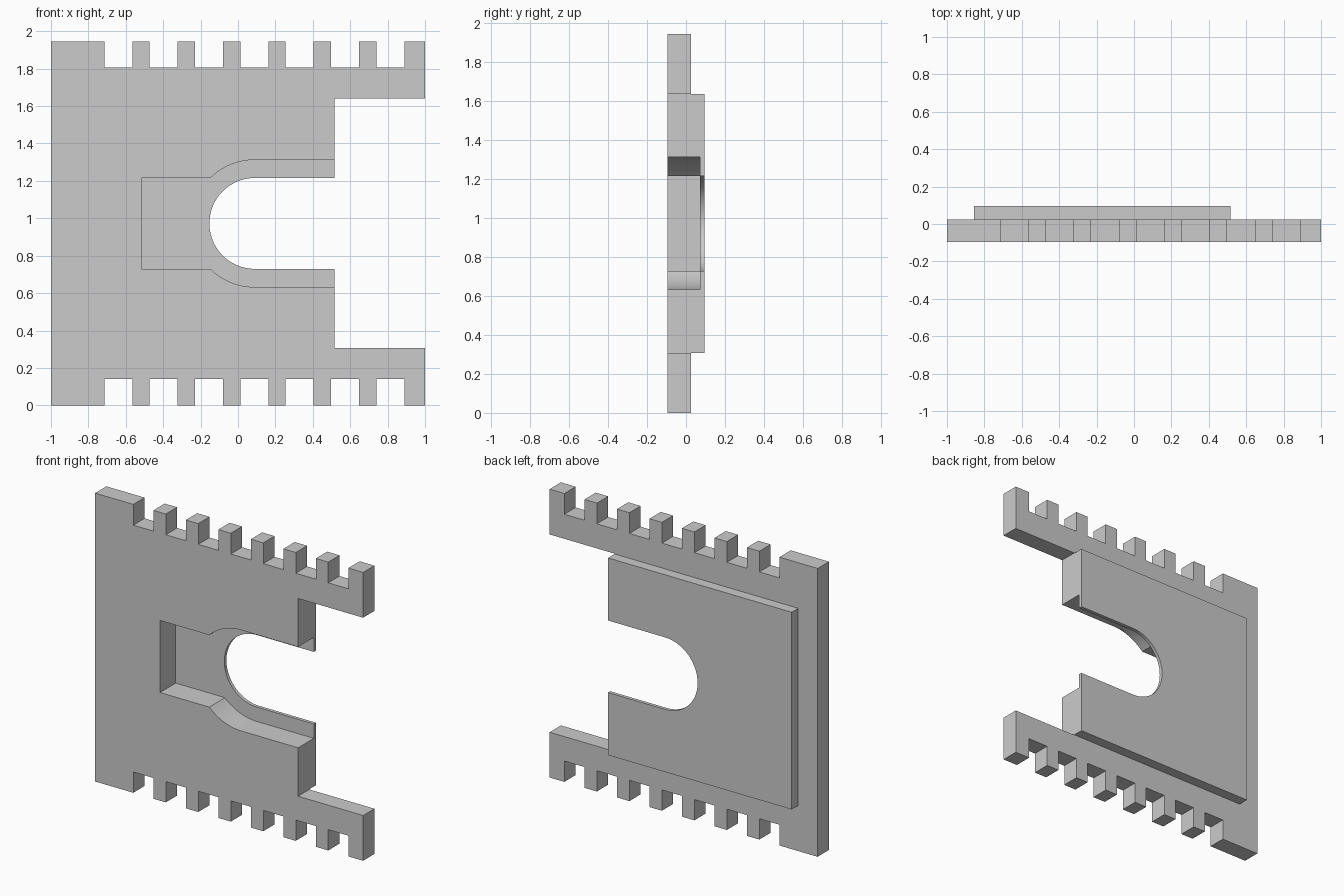
import bpy
import bmesh
from math import cos, sin, pi, asin

cube = bpy.data.objects.get("Cube")
if cube:
    bpy.data.objects.remove(cube, do_unlink=True)

HEIGHT = 1.945
MID = HEIGHT / 2
FRONT, PLATE_BACK, FLOOR, BACK = -0.095, 0.025, 0.072, 0.095

grey = bpy.data.materials.new("plain grey")
grey.use_nodes = True
grey.diffuse_color = (0.6, 0.6, 0.6, 1)
grey.node_tree.nodes["Principled BSDF"].inputs["Base Color"].default_value = grey.diffuse_color


def prism(name, outline, y0, y1):
    """Extrude an (x, z) outline from y0 to y1."""
    bm = bmesh.new()
    face = bm.faces.new([bm.verts.new((x, y0, z)) for x, z in outline])
    ext = bmesh.ops.extrude_face_region(bm, geom=[face])
    verts = [v for v in ext["geom"] if isinstance(v, bmesh.types.BMVert)]
    bmesh.ops.translate(bm, verts=verts, vec=(0, y1 - y0, 0))
    bmesh.ops.recalc_face_normals(bm, faces=bm.faces)
    mesh = bpy.data.meshes.new(name)
    bm.to_mesh(mesh)
    bm.free()
    mesh.materials.append(grey)
    obj = bpy.data.objects.new(name, mesh)
    bpy.context.collection.objects.link(obj)
    return obj


def mirrored(half):
    """Close an upper half outline with its reflection about mid height."""
    return half + [(x, HEIGHT - z) for x, z in reversed(half)]


def rect(x0, x1, half_height):
    return mirrored([(x0, MID + half_height), (x1, MID + half_height)])


def arc(radius, start, end, steps=24):
    """Points about the slot centre, from angle start to angle end."""
    angles = [start + (end - start) * i / steps for i in range(steps + 1)]
    return [(0.09 + radius * cos(a), MID + radius * sin(a)) for a in angles]


def combine(target, tool, operation):
    tool.hide_render = True
    mod = target.modifiers.new(operation, "BOOLEAN")
    mod.operation = operation
    mod.solver = "EXACT"
    mod.object = tool
    bpy.context.view_layer.objects.active = target
    bpy.ops.object.modifier_apply(modifier=mod.name)
    bpy.data.objects.remove(tool, do_unlink=True)


# Front plate with a comb of teeth along the top and bottom edges
comb = [(-1, HEIGHT)]
for i in range(7):
    x = -0.715 + 0.2425 * i
    comb += [(x, HEIGHT), (x, HEIGHT - 0.14), (x + 0.15, HEIGHT - 0.14), (x + 0.15, HEIGHT)]
comb.append((1, HEIGHT))
plate = prism("slotted_plate", mirrored(comb), FRONT, PLATE_BACK)

# Raised slab on the back
combine(plate, prism("back_slab", rect(-0.855, 0.6, 0.665), -0.03, BACK), "UNION")

# Open side between the two arms
combine(plate, prism("side_opening", rect(0.515, 1.2, 0.667), -0.3, 0.3), "DIFFERENCE")

# Front pocket that widens around the slot
wide = 0.34
pocket = [(-0.515, MID + 0.243)] + arc(wide, pi - asin(0.243 / wide), pi / 2, 12)
pocket.append((0.7, MID + wide))
combine(plate, prism("front_pocket", mirrored(pocket), -0.3, FLOOR), "DIFFERENCE")

# Round-ended slot right through
slot = arc(0.243, pi / 2, 3 * pi / 2, 40)
slot = [(0.8, MID + 0.243)] + slot + [(0.8, MID - 0.243)]
combine(plate, prism("through_slot", slot, -0.3, 0.3), "DIFFERENCE")

# Smooth the curved walls, keep all edges crisp
bpy.ops.object.select_all(action="DESELECT")
plate.select_set(True)
bpy.context.view_layer.objects.active = plate
bpy.ops.object.shade_smooth_by_angle(angle=pi / 7)
